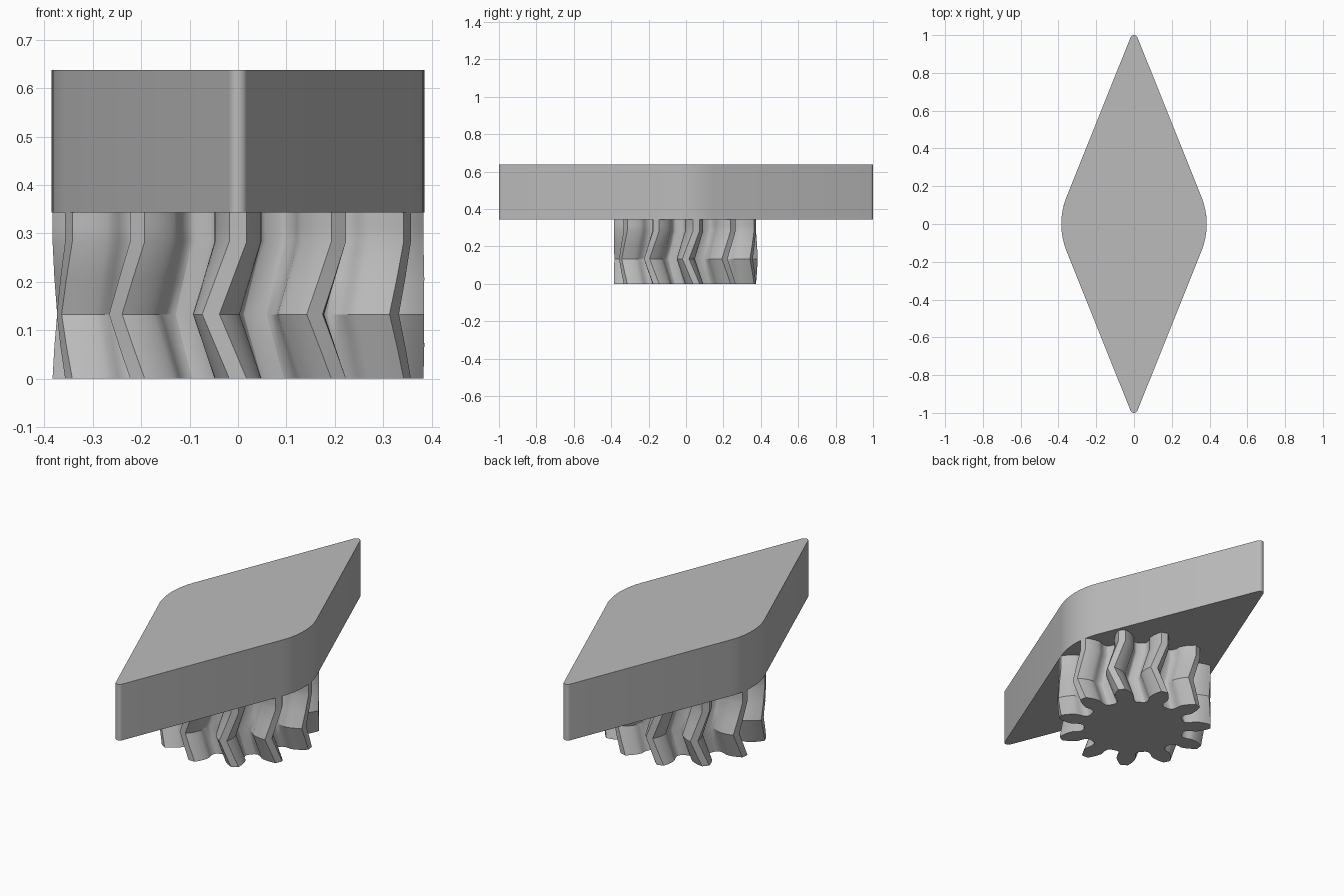
import bpy, bmesh
from math import radians, pi, sin, cos, tan, acos, asin, sqrt

cube = bpy.data.objects.get("Cube")
if cube:
    bpy.data.objects.remove(cube)

grey = bpy.data.materials.new("plain grey")
grey.use_nodes = True
colour = (0.5, 0.5, 0.5, 1)
grey.diffuse_color = colour
grey.node_tree.nodes["Principled BSDF"].inputs["Base Color"].default_value = colour

TIP_R = 0.385
TEETH = 11
PLATE_BASE, PLATE_TOP = 0.343, 0.638


def stacked_object(name, outline, levels):
    """Skin an outline through levels of (height, twist in degrees) and cap it."""
    bm = bmesh.new()
    rings = []
    for z, twist in levels:
        c, s = cos(radians(twist)), sin(radians(twist))
        rings.append([bm.verts.new((x * c - y * s, x * s + y * c, z)) for x, y in outline])
    n = len(outline)
    for low, high in zip(rings, rings[1:]):
        for i in range(n):
            j = (i + 1) % n
            bm.faces.new((low[i], low[j], high[j], high[i]))
    bm.faces.new(rings[0][::-1])
    bm.faces.new(rings[-1])
    mesh = bpy.data.meshes.new(name)
    bm.to_mesh(mesh)
    bm.free()
    obj = bpy.data.objects.new(name, mesh)
    bpy.context.collection.objects.link(obj)
    mesh.materials.append(grey)
    bpy.ops.object.select_all(action="DESELECT")
    bpy.context.view_layer.objects.active = obj
    obj.select_set(True)
    bpy.ops.object.shade_smooth_by_angle(angle=radians(25))
    return obj


# Gear tooth: rounded undercut root, then an involute flank up to a flat land
pitch_r = TIP_R * TEETH / (TEETH + 2)
base_r = pitch_r * cos(radians(20))


def involute(a):
    return tan(a) - a


def half_angle(r):
    return pi / (2 * TEETH) + involute(radians(20)) - involute(acos(base_r / r))


half_tooth = [(0.252, pi / TEETH)]
half_tooth += [(r, radians(a)) for r, a in
               ((0.2525, 13), (0.256, 11), (0.2625, 9.7), (0.279, 8.6), (0.295, 8.6))]
for i in range(7):
    r = base_r + 0.003 + (TIP_R - base_r - 0.003) * i / 6
    half_tooth.append((r, half_angle(r)))

gear_outline = []
for k in range(TEETH):
    centre = -pi / 2 + 2 * pi * k / TEETH
    gear_outline += [(r * cos(centre - a), r * sin(centre - a)) for r, a in half_tooth]
    gear_outline += [(r * cos(centre + a), r * sin(centre + a)) for r, a in half_tooth[:0:-1]]

# Herringbone twist, straight just below the plate
TWIST = -8.4
keys = [(0, 0), (0.133, TWIST), (0.283, 0), (PLATE_BASE, 0)]
levels = [keys[0]]
for (z0, t0), (z1, t1) in zip(keys, keys[1:]):
    levels += [(z0 + (z1 - z0) * f, t0 + (t1 - t0) * f) for f in (0.5, 1)]
stacked_object("herringbone_gear", gear_outline, levels)

# Pointed plate: large round middle joined by tangents to a small round at each end
END_R = 0.02
end_y = 1 - END_R
slope = asin((TIP_R - END_R) / end_y)


def arc(cy, radius, start, end, steps):
    return [(radius * cos(start + (end - start) * i / steps),
             cy + radius * sin(start + (end - start) * i / steps)) for i in range(steps + 1)]


half = arc(0, TIP_R, -slope, slope, 12) + arc(end_y, END_R, slope, pi - slope, 10)
plate_outline = half + [(-x, -y) for x, y in half]
stacked_object("pointed_plate", plate_outline, [(PLATE_BASE, 0), (PLATE_TOP, 0)])
